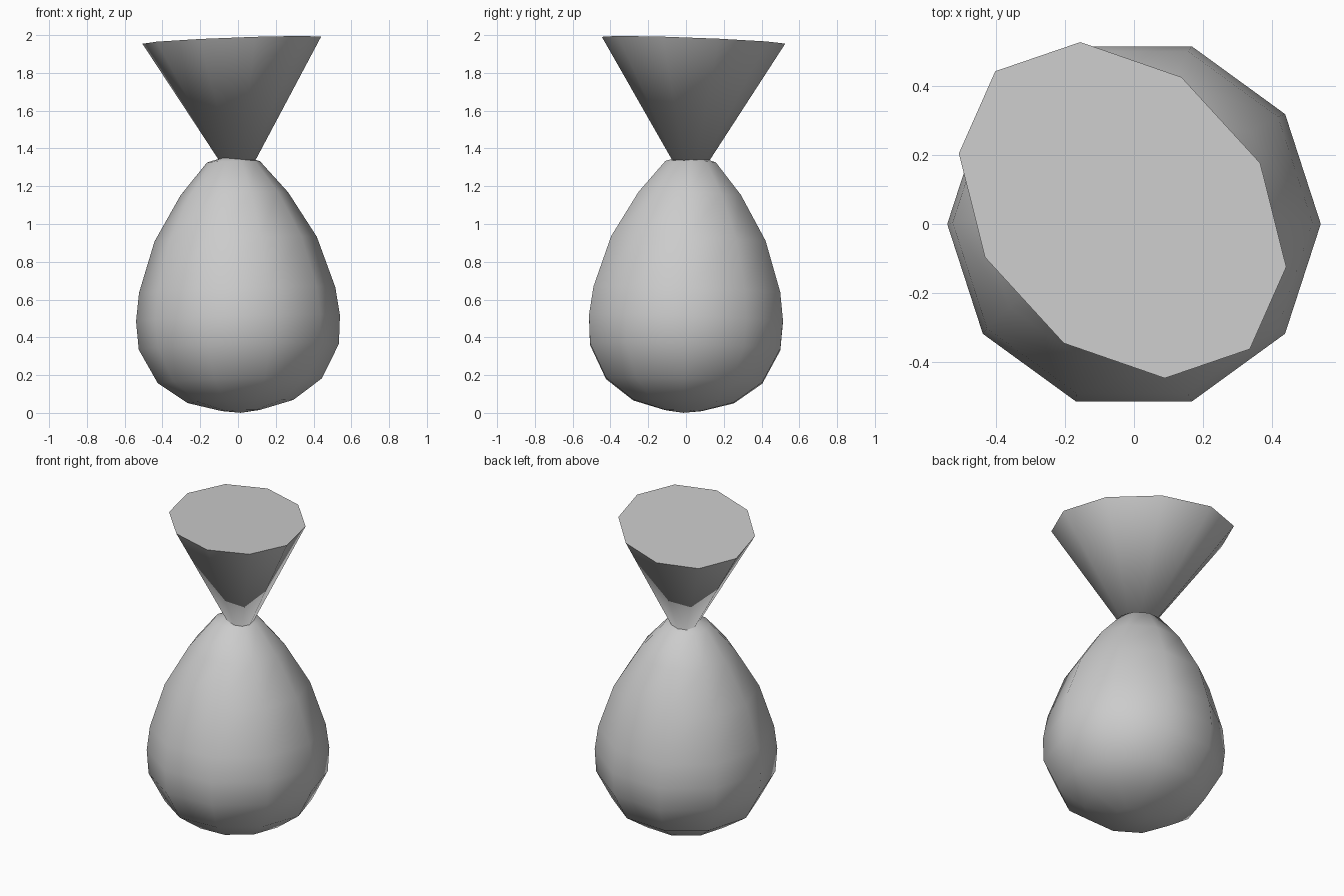
import bpy, math
from mathutils import Matrix, Vector

cube = bpy.data.objects.get("Cube")
if cube:
    bpy.data.objects.remove(cube, do_unlink=True)

SIDES = 10
LEAN = Matrix.Rotation(math.radians(2.4), 4, Vector((-1, -1, 0)))

grey = bpy.data.materials.new("plain grey")
grey.use_nodes = True
colour = (0.6, 0.6, 0.6, 1)
grey.diffuse_color = colour
grey.node_tree.nodes["Principled BSDF"].inputs["Base Color"].default_value = colour


def add_part(name, verts, faces, smooth_angle):
    mesh = bpy.data.meshes.new(name)
    mesh.from_pydata(verts, [], faces)
    mesh.materials.append(grey)
    obj = bpy.data.objects.new(name, mesh)
    bpy.context.collection.objects.link(obj)
    bpy.ops.object.select_all(action='DESELECT')
    obj.select_set(True)
    bpy.context.view_layer.objects.active = obj
    bpy.ops.object.shade_smooth_by_angle(angle=math.radians(smooth_angle))
    return obj


def ring(rx, ry, turn):
    """Ten points round an oval, with its long axis turned."""
    spin = Matrix.Rotation(turn, 4, 'Z')
    steps = [2 * math.pi * i / SIDES for i in range(SIDES)]
    return [spin @ Vector((rx * math.cos(a), ry * math.sin(a), 0)) for a in steps]


# Egg-shaped sack: rings from bottom to top, closed by a pole at each end
profile = [(0.10, 0.012), (0.28, 0.06), (0.435, 0.17), (0.53, 0.35), (0.54, 0.50),
           (0.52, 0.65), (0.43, 0.92), (0.285, 1.16), (0.14, 1.33)]
verts = [Vector((0, 0, 0.0))]
for radius, z in profile:
    verts += [p + Vector((0, 0, z)) for p in ring(radius, radius, 0)]
verts.append(Vector((0, 0, 1.37)))
faces = []
last = len(verts) - 1
for i in range(SIDES):
    j = (i + 1) % SIDES
    faces.append((0, 1 + j, 1 + i))
    for r in range(len(profile) - 1):
        a, b = 1 + r * SIDES, 1 + (r + 1) * SIDES
        faces.append((a + i, a + j, b + j, b + i))
    top = 1 + (len(profile) - 1) * SIDES
    faces.append((top + i, top + j, last))
pivot = Vector((0, 0, 0.5))
verts = [LEAN @ (v - pivot) + pivot for v in verts]
add_part("sack_body", verts, faces, 60)

# Gathered top: an oval cone standing on its point, closed by a flat lid
apex = Vector((0.006, 0.02, 1.175))
centre = Vector((-0.033, 0.04, 1.973))
rim = [LEAN @ p + centre for p in ring(0.545, 0.405, math.radians(132.5))]
faces = [(SIDES, (i + 1) % SIDES, i) for i in range(SIDES)]
faces.append(tuple(range(SIDES)))
add_part("gathered_top", rim + [apex], faces, 60)
